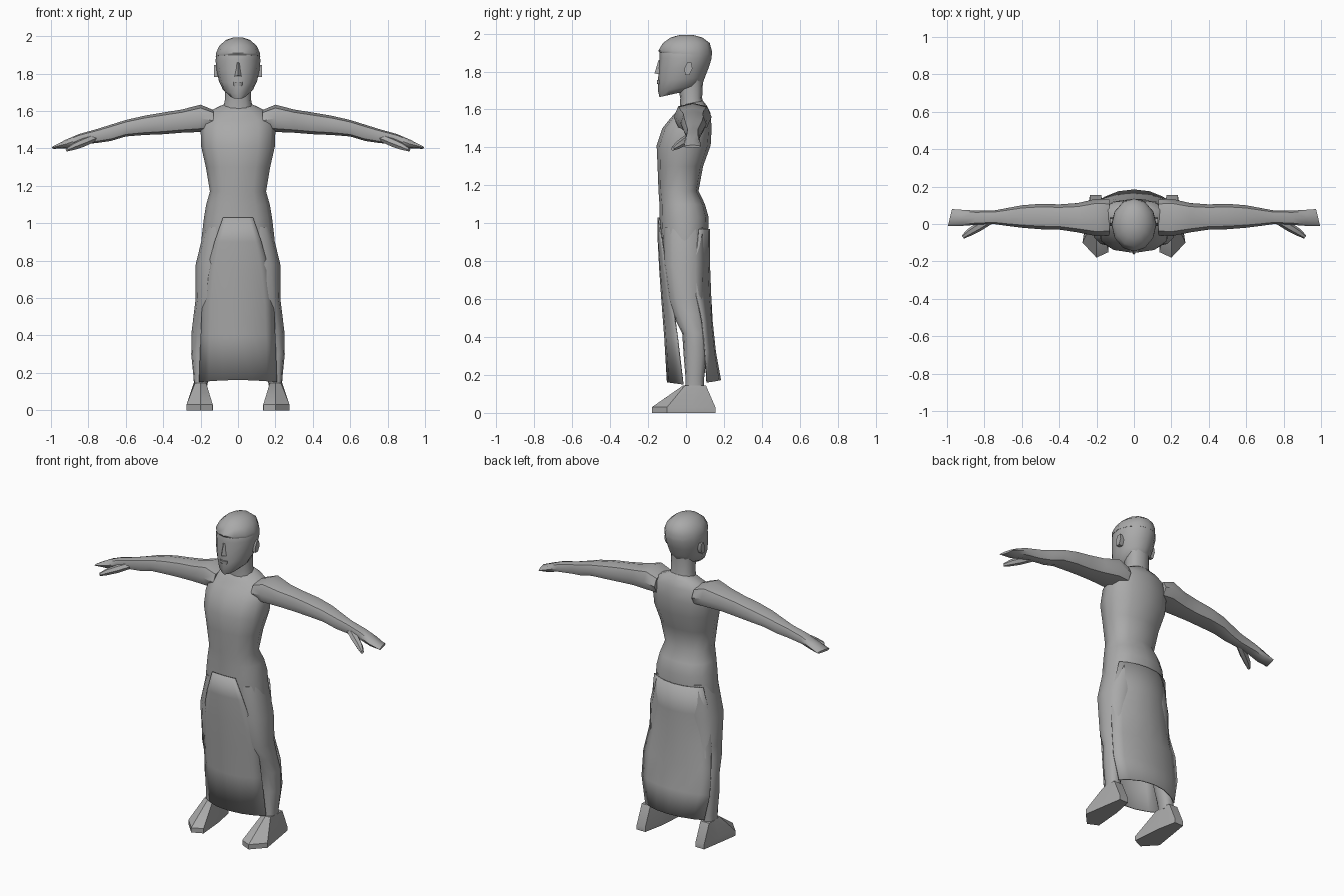
import bpy, bmesh, math
from mathutils import Vector

grey = bpy.data.materials.new("plain grey")
grey.diffuse_color = (0.4, 0.4, 0.4, 1)


def finish(name, bm, angle=50):
    bmesh.ops.recalc_face_normals(bm, faces=bm.faces)
    me = bpy.data.meshes.new(name)
    bm.to_mesh(me)
    bm.free()
    ob = bpy.data.objects.new(name, me)
    bpy.context.collection.objects.link(ob)
    me.materials.append(grey)
    bpy.ops.object.select_all(action='DESELECT')
    ob.select_set(True)
    bpy.context.view_layer.objects.active = ob
    bpy.ops.object.shade_smooth_by_angle(angle=math.radians(angle))
    return ob


def loft(name, rings, closed=True, caps=True, angle=50):
    """Skin a list of equal-length point rings."""
    bm = bmesh.new()
    vs = [[bm.verts.new(p) for p in r] for r in rings]
    n = len(vs[0])
    for a, b in zip(vs, vs[1:]):
        for i in range(n if closed else n - 1):
            j = (i + 1) % n
            bm.faces.new((a[i], a[j], b[j], b[i]))
    if caps:
        bm.faces.new(vs[0])
        bm.faces.new(vs[-1])
    return finish(name, bm, angle)


def oval(n=12, p=0.85):
    """Unit rounded-square outline."""
    for i in range(n):
        t = 2 * math.pi * i / n
        c, s = math.cos(t), math.sin(t)
        yield (math.copysign(abs(c) ** p, c), math.copysign(abs(s) ** p, s))


def level(z, x0, x1, y0, y1, drop=0, p=0.85):
    """Horizontal ring; drop lowers its front edge."""
    return [((x0 + x1) / 2 + (x1 - x0) / 2 * u, (y0 + y1) / 2 + (y1 - y0) / 2 * v,
             z - drop * (1 - v) / 2) for u, v in oval(p=p)]


def upright(x, z0, z1, y0, y1):
    """Ring across the arm."""
    return [(x, (y0 + y1) / 2 + (y1 - y0) / 2 * u, (z0 + z1) / 2 + (z1 - z0) / 2 * v)
            for u, v in oval(8, 0.8)]


# Torso and hips: z, half width, front y, back y, front drop
torso = [(0.78, .20, -.12, .11, 0), (0.92, .195, -.135, .115, 0), (1.03, .182, -.14, .12, 0),
         (1.10, .17, -.14, .10, 0), (1.17, .15, -.145, .066, 0), (1.30, .172, -.15, .09, 0),
         (1.41, .197, -.155, .13, 0), (1.50, .20, -.125, .135, 0), (1.58, .19, -.085, .13, .03),
         (1.62, .14, -.05, .11, .03), (1.645, .075, -.025, .09, .02)]
loft("torso", [level(z, -w, w, a, b, d) for z, w, a, b, d in torso])

# Neck
loft("neck", [level(1.60, -.085, .085, -.035, .10, .02), level(1.66, -.07, .07, -.03, .085),
              level(1.76, -.07, .07, -.05, .09)])

# Head
head = [(1.705, .045, -.14, .04, .04), (1.73, .08, -.147, .085, .035), (1.77, .102, -.147, .10, .02),
        (1.82, .115, -.145, .12, 0), (1.87, .12, -.14, .135, 0), (1.91, .115, -.138, .135, 0),
        (1.95, .095, -.115, .122, 0), (1.98, .06, -.075, .08, 0), (1.99, .02, -.03, .03, 0)]
loft("head", [level(z, -w, w, a, b, d, 1) for z, w, a, b, d in head])

# Hair cap with a small overhang on the forehead
hair = [(1.885, .119, -.139, .136, -.015), (1.91, .118, -.146, .136, 0), (1.95, .099, -.122, .125, 0),
        (1.98, .064, -.08, .085, 0), (1.993, .025, -.03, .035, 0)]
loft("hair", [level(z, -w, w, a, b, d, 1) for z, w, a, b, d in hair])

# Nose and lips
loft("nose", [[(-.022, -.135, 1.785), (0, -.166, 1.79), (.022, -.135, 1.785), (0, -.12, 1.775)],
              [(-.01, -.135, 1.86), (0, -.145, 1.86), (.01, -.135, 1.86), (0, -.12, 1.86)]])
loft("lips", [level(1.735, -.025, .025, -.152, -.1), level(1.755, -.028, .028, -.154, -.1)])

# Arms, hands, legs: arm rows are x, bottom, top, front, back
arm = [(.13, 1.49, 1.605, -.06, .13), (.20, 1.488, 1.634, -.065, .135), (.30, 1.484, 1.608, -.045, .112),
       (.40, 1.476, 1.592, -.03, .105), (.50, 1.472, 1.575, -.028, .108), (.60, 1.464, 1.552, -.02, .10),
       (.68, 1.44, 1.527, -.01, .085), (.75, 1.43, 1.505, 0, .072), (.85, 1.418, 1.477, -.005, .072),
       (.92, 1.40, 1.447, -.01, .076)]
leg = [(.98, .01, .178, -.12, .10), (.78, .005, .226, -.12, .10), (.60, .045, .226, -.095, .095),
       (.52, .08, .236, -.07, .10), (.42, .10, .248, -.02, .11), (.30, .12, .25, -.012, .11),
       (.18, .155, .238, -.002, .095), (.13, .165, .235, -.005, .095)]
sole = [(.235, .155), (.175, .155), (.15, .03), (.135, -.15), (.20, -.18), (.275, -.10), (.255, .03)]
instep = [(.235, .105), (.175, .105), (.168, .05), (.17, -.005), (.20, -.015), (.23, -.005), (.237, .05)]

for side, s in (("right", -1), ("left", 1)):
    def flip(rings):
        return [[(s * p[0], p[1], p[2]) for p in r] for r in rings]

    rings = [upright(*r) for r in arm]
    # Fingertips end on a slant
    tip = [(.985 - (y - .03) * .25, y * 1.05, 1.405 + (z - 1.4235) * .3) for x, y, z in rings[-1]]
    loft(side + "_arm", flip(rings + [tip]))
    # Thumb
    thumb = []
    for x, y, z, r in ((.77, .02, 1.455, .022), (.83, -.015, 1.43, .024), (.88, -.045, 1.41, .02),
                       (.915, -.07, 1.393, .01)):
        thumb.append([(x + u * r * .6, y + u * r * .8, z + v * r) for u, v in oval(6, 1)])
    loft(side + "_thumb", flip(thumb))
    loft(side + "_leg", flip([level(*r) for r in leg]))
    # Foot: flat sole, low toes, sloping instep
    loft(side + "_foot", flip([[(x, y, 0) for x, y in sole],
                               [(x, y, .03) for x, y in sole],
                               [(x, y, .145) for x, y in instep]]), angle=40)
    # Ear
    loft(side + "_ear", flip([[(x, .012 + u * .022 + v * .006, 1.815 + v * .037) for u, v in oval(6, 1)]
                              for x in (.10, .127)]))


# Hanging cloth panels: z, half width, centre y, edge y
def cloth(name, rows):
    rings = []
    for z, w, yc, ye in rows:
        rings.append([(w * t, yc + (ye - yc) * abs(t) ** 2.2, z + (.012 * (1 - t * t) if z < .2 else 0))
                      for t in (-1, -.75, -.4, 0, .4, .75, 1)])
    ob = loft(name, rings, closed=False, caps=False)
    mod = ob.modifiers.new("thickness", 'SOLIDIFY')
    mod.thickness = .006
    mod.offset = 0


cloth("front_cloth", [(1.03, .08, -.146, -.140), (.90, .125, -.146, -.125), (.75, .165, -.138, -.10),
                      (.58, .19, -.126, -.07), (.40, .198, -.112, -.045), (.15, .207, -.098, -.015)])
cloth("back_cloth", [(.97, .17, .123, .07), (.80, .20, .123, .05), (.62, .215, .13, .055),
                     (.48, .235, .138, .085), (.32, .237, .155, .10), (.16, .205, .182, .11)])
